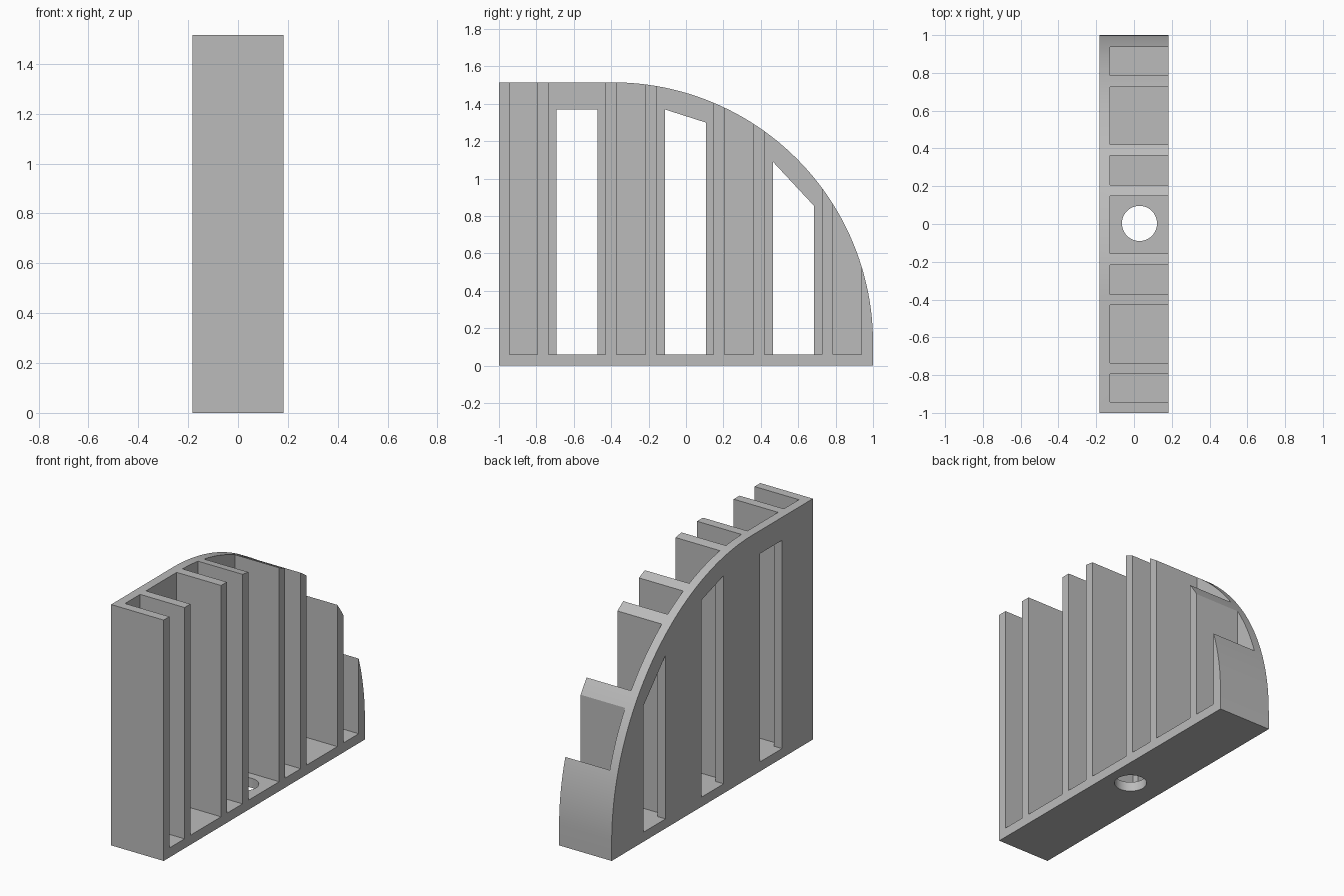
import bpy, bmesh, math
from mathutils import Vector

cube = bpy.data.objects.get("Cube")
if cube:
    bpy.data.objects.remove(cube, do_unlink=True)

HALF_W = 0.183      # half of the width
PLATE_X = -0.126    # inner side of the backing plate
TOP = 1.515
BASE = 0.06
R = 1.393           # radius of the curved back

grey = bpy.data.materials.new("plain grey")
grey.use_nodes = True
grey.diffuse_color = (0.5, 0.5, 0.5, 1)
grey.node_tree.nodes["Principled BSDF"].inputs["Base Color"].default_value = (0.5, 0.5, 0.5, 1)


def prism(bm, outline, axis):
    """Extrude a closed outline along the axis vector."""
    face = bm.faces.new([bm.verts.new(p) for p in outline])
    ext = bmesh.ops.extrude_face_region(bm, geom=[face])
    moved = [v for v in ext["geom"] if isinstance(v, bmesh.types.BMVert)]
    bmesh.ops.translate(bm, vec=Vector(axis), verts=moved)


def make(name, bm):
    bmesh.ops.recalc_face_normals(bm, faces=bm.faces)
    mesh = bpy.data.meshes.new(name)
    bm.to_mesh(mesh)
    bm.free()
    obj = bpy.data.objects.new(name, mesh)
    bpy.context.collection.objects.link(obj)
    mesh.materials.append(grey)
    return obj


def side_prism(bm, points, x0, x1):
    prism(bm, [(x0, y, z) for y, z in points], (x1 - x0, 0, 0))


# Body: square front, quarter-round back
bm = bmesh.new()
steps = 48
arc = [(1 - R + R * math.sin(a), TOP - R + R * math.cos(a))
       for a in (math.pi / 2 * i / steps for i in range(steps + 1))]
side_prism(bm, [(-1, 0), (-1, TOP)] + arc + [(1, 0)], -HALF_W, HALF_W)
body = make("ribbed_bracket", bm)

# Pockets between the ribs, open above and at the side
bm = bmesh.new()
pockets = [(-0.943, -0.793), (-0.735, -0.43), (-0.372, -0.217), (-0.157, 0.148),
           (0.206, 0.362), (0.42, 0.726), (0.785, 0.938)]
for y0, y1 in pockets:
    side_prism(bm, [(y0, BASE), (y1, BASE), (y1, 2), (y0, 2)], PLATE_X, 0.4)
pocket_cutter = make("pocket_cutter", bm)

# Tall windows in the plate, with tops that follow the curve
bm = bmesh.new()
for y0, z0, z1 in [(-0.693, 1.37, 1.37), (-0.113, 1.37, 1.3), (0.465, 1.09, 0.855)]:
    y1 = y0 + 0.219
    side_prism(bm, [(y0, BASE), (y1, BASE), (y1, z1), (y0, z0)], -0.4, 0)
window_cutter = make("window_cutter", bm)

# Round hole through the base
bm = bmesh.new()
ring = [math.tau * i / 48 for i in range(48)]
prism(bm, [(0.029 + 0.093 * math.cos(a), 0.003 + 0.093 * math.sin(a), -0.1) for a in ring],
      (0, 0, 0.3))
hole_cutter = make("hole_cutter", bm)

# Cut everything out, then drop the cutters
cutters = [pocket_cutter, window_cutter, hole_cutter]
for cutter in cutters:
    cutter.hide_render = True
    mod = body.modifiers.new(cutter.name, "BOOLEAN")
    mod.operation = "DIFFERENCE"
    mod.solver = "EXACT"
    mod.object = cutter

bpy.ops.object.select_all(action="DESELECT")
body.select_set(True)
bpy.context.view_layer.objects.active = body
for cutter in cutters:
    bpy.ops.object.modifier_apply(modifier=cutter.name)
    bpy.data.objects.remove(cutter, do_unlink=True)
bpy.ops.object.shade_smooth_by_angle(angle=math.radians(30))
